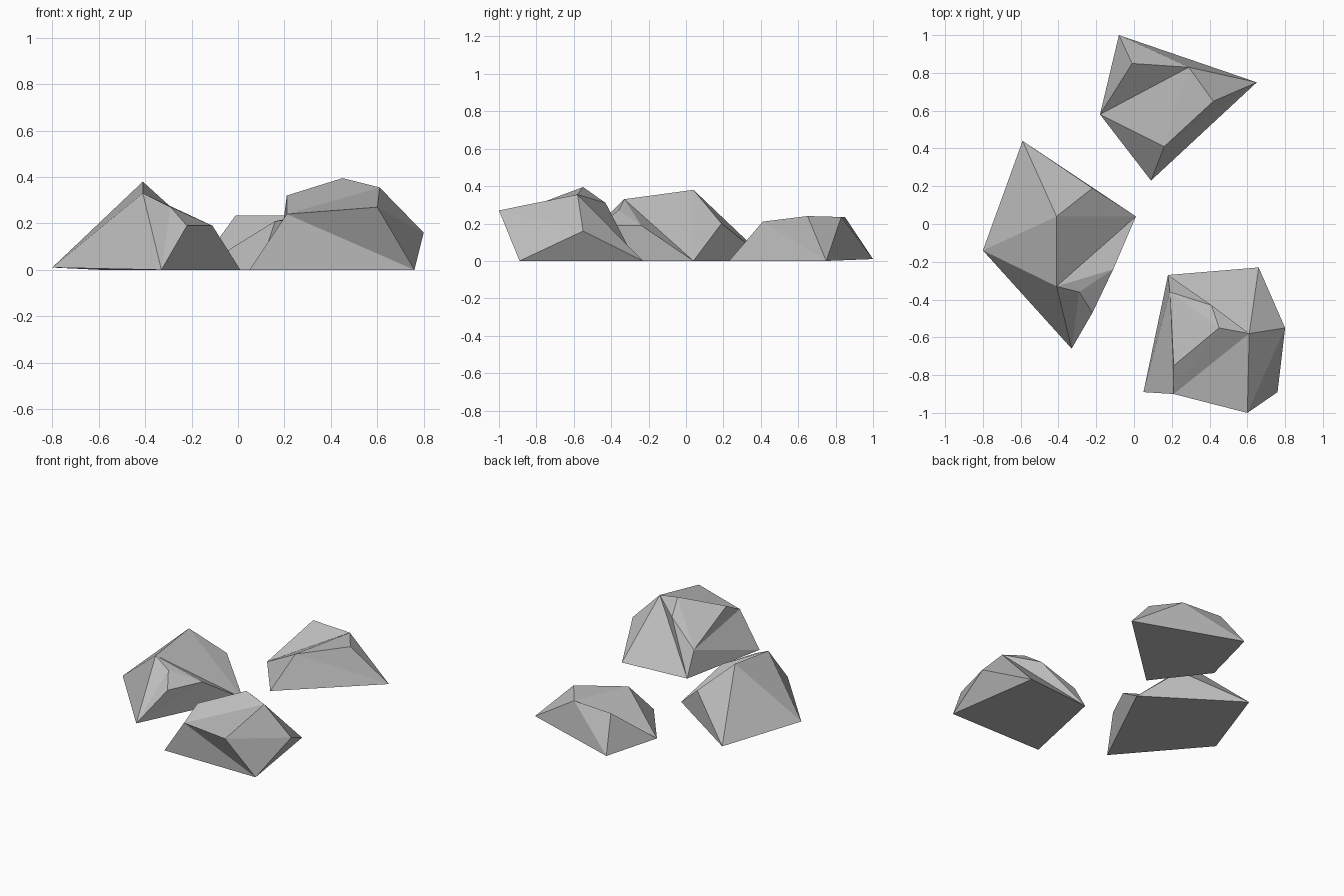
import bpy
import bmesh

# Remove only the default cube
default_cube = bpy.data.objects.get("Cube")
if default_cube:
    bpy.data.objects.remove(default_cube, do_unlink=True)

# One plain stone colour
stone = bpy.data.materials.new("stone_grey")
stone.use_nodes = True
colour = (0.5, 0.5, 0.5, 1)
stone.diffuse_color = colour
stone.node_tree.nodes["Principled BSDF"].inputs["Base Color"].default_value = colour


def make_rock(name, corners, facets):
    """Build a closed faceted boulder; each facet is a word of corner letters."""
    bm = bmesh.new()
    verts = {letter: bm.verts.new(position) for letter, position in corners.items()}
    for word in facets.split():
        bm.faces.new([verts[letter] for letter in word])
    bmesh.ops.recalc_face_normals(bm, faces=bm.faces[:])
    mesh = bpy.data.meshes.new(name)
    bm.to_mesh(mesh)
    bm.free()
    mesh.materials.append(stone)
    rock = bpy.data.objects.new(name, mesh)
    bpy.context.scene.collection.objects.link(rock)
    return rock


# Pointed boulder on the -x side: base a-d, ridge p-r, shoulders n, s, t, u
make_rock(
    "pointed_boulder",
    dict(
        a=(-.8, -.14, .01), b=(-.59, .44, 0), c=(.01, .04, 0), d=(-.33, -.66, 0),
        p=(-.41, .04, .38), r=(-.41, -.33, .33), n=(-.22, .19, .2),
        s=(-.11, -.24, .19), t=(-.29, -.36, .27), u=(-.22, -.47, .19),
    ),
    "abcd apb arp adr drt dtu ducs dsc".replace("ducs dsc", "dus dsc")
    + " tus rts rsc prc pcn ncb pnb",
)

# Tall overhanging boulder at the front: base f, g, i, n; crown e, h, j, k, l
make_rock(
    "tall_boulder",
    dict(
        f=(.18, -.27, 0), g=(.66, -.23, 0), i=(.05, -.89, 0), n=(.76, -.89, 0),
        e=(.61, -.58, .355), h=(.21, -.9, .24), j=(.21, -.75, .32),
        k=(.45, -.55, .395), l=(.6, -1, .27), m=(.41, -.43, .31),
        o=(.8, -.55, .16), w=(.19, -.36, .165),
    ),
    "fgni ihn hln leo lon eog nog gef emf ekm kmw mwf kwj jwh whi wif hle hek hkj",
)

# Flat-topped boulder at the back: base a-d, top p, q, r, s
make_rock(
    "flat_boulder",
    dict(
        a=(-.08, 1, .01), b=(.65, .75, 0), c=(.09, .23, 0), d=(-.18, .58, 0),
        p=(-.01, .85, .235), q=(.29, .83, .235), r=(.42, .65, .24), s=(.16, .41, .21),
    ),
    "abcd adp apq aqb qrb dpq dqs qsr rsb sbc dsc",
)
